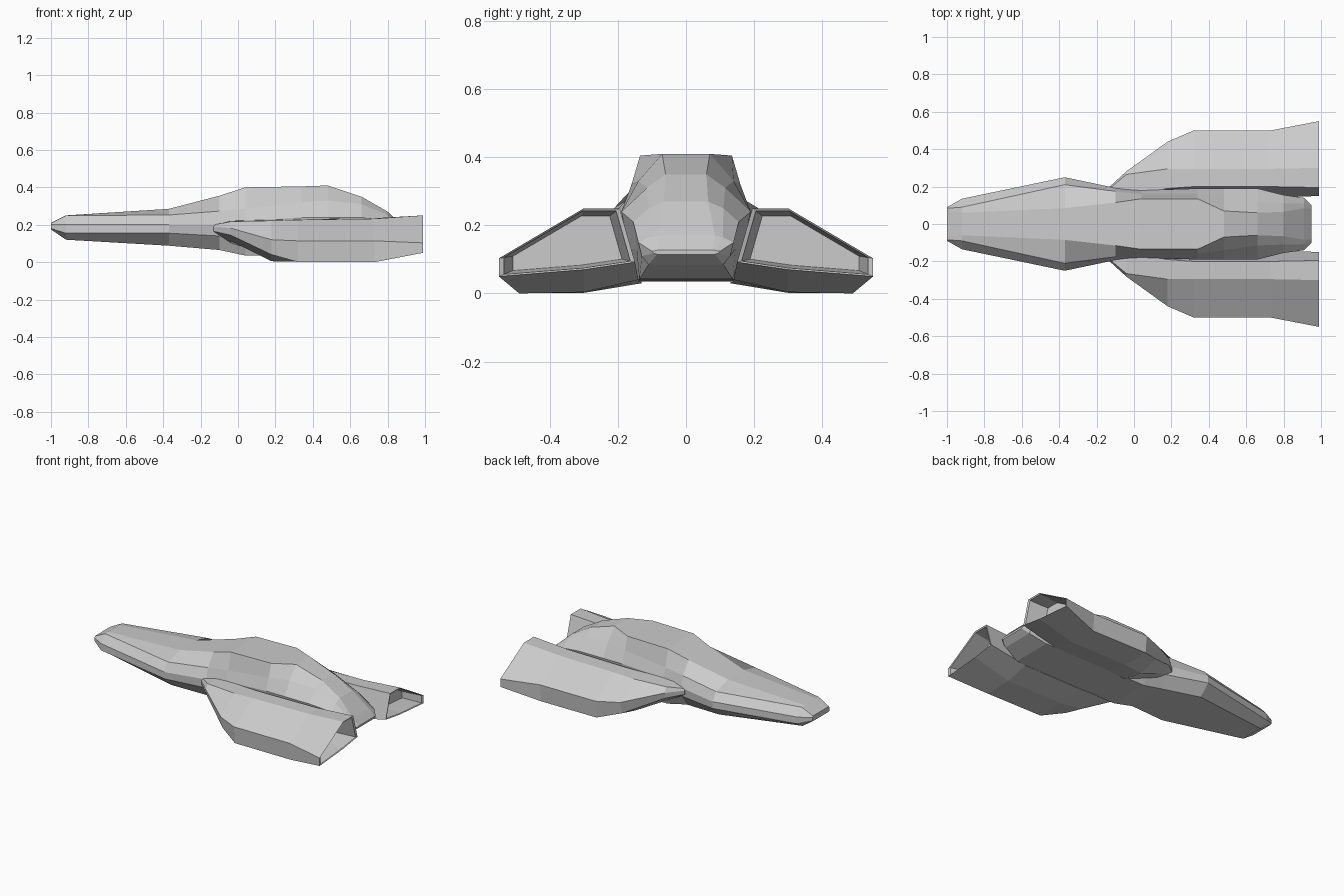
import bpy, bmesh


def loft(name, sections, symmetric=False):
    """Skin rings along x. A section is (x, [(y, z), ...])."""
    bm = bmesh.new()
    rings = []
    for x, pts in sections:
        ring = list(pts)
        if symmetric:
            ring += [(-y, z) for y, z in reversed(pts)]
        rings.append([bm.verts.new((x, y, z)) for y, z in ring])
    for a, b in zip(rings, rings[1:]):
        n = len(a)
        for i in range(n):
            j = (i + 1) % n
            bm.faces.new((a[i], a[j], b[j], b[i]))
    bm.faces.new(rings[0])
    bm.faces.new(rings[-1])
    bmesh.ops.recalc_face_normals(bm, faces=bm.faces)
    mesh = bpy.data.meshes.new(name)
    bm.to_mesh(mesh)
    bm.free()
    obj = bpy.data.objects.new(name, mesh)
    bpy.context.collection.objects.link(obj)
    return obj


def shrink(pts, s):
    cy = sum(p[0] for p in pts) / len(pts)
    cz = sum(p[1] for p in pts) / len(pts)
    return [(cy + (y - cy) * s, cz + (z - cz) * s) for y, z in pts]


# Fuselage: flat nose, raised hull, sloping stern (half sections, top to bottom)
hull = [
    (-1.00, [(.070, .210), (.084, .209), (.090, .200), (.090, .180), (.080, .175)]),
    (-0.92, [(.060, .250), (.090, .249), (.135, .200), (.135, .155), (.080, .120)]),
    (-0.37, [(.085, .285), (.210, .252), (.250, .200), (.250, .155), (.180, .088)]),
    (-0.10, [(.115, .355), (.175, .273), (.193, .200), (.185, .140), (.135, .065)]),
    (0.04, [(.135, .400), (.160, .285), (.180, .220), (.170, .130), (.140, .035)]),
    (0.34, [(.135, .405), (.160, .320), (.190, .240), (.170, .130), (.140, .037)]),
    (0.48, [(.070, .410), (.140, .330), (.190, .240), (.170, .130), (.140, .040)]),
    (0.66, [(.060, .350), (.115, .310), (.190, .240), (.165, .130), (.140, .040)]),
    (0.80, [(.065, .270), (.110, .250), (.155, .210), (.145, .130), (.137, .042)]),
    (0.91, [(.085, .170), (.108, .165), (.140, .150), (.130, .110), (.110, .085)]),
    (0.95, [(.080, .128), (.088, .126), (.100, .124), (.095, .118), (.085, .115)]),
]
loft("fuselage", hull, symmetric=True)

# Wing: inner top, shoulder, outer edge, underside corner, underside, root
wing = [
    (-0.13, [(.120, .200), (.190, .200), (.200, .190), (.200, .165), (.160, .155), (.120, .150)]),
    (-0.04, [(.150, .222), (.265, .217), (.282, .182), (.275, .145), (.210, .115), (.140, .100)]),
    (0.18, [(.190, .226), (.295, .222), (.440, .120), (.420, .040), (.280, .005), (.130, .030)]),
    (0.32, [(.200, .230), (.295, .226), (.500, .114), (.490, .001), (.300, .002), (.140, .035)]),
    (0.73, [(.200, .235), (.295, .232), (.500, .114), (.490, .000), (.300, .004), (.140, .040)]),
    (0.99, [(.195, .250), (.300, .250), (.550, .103), (.550, .050), (.300, .070), (.150, .092)]),
]
# Recessed exhaust inside the wing's open rear end
rim = wing[-1][1]
wing += [(0.985, shrink(rim, .93)), (0.86, shrink(rim, .80))]
obj = loft("wings", wing)
mirror = obj.modifiers.new("mirror", 'MIRROR')
mirror.use_axis = (False, True, False)
mirror.use_mirror_merge = False
